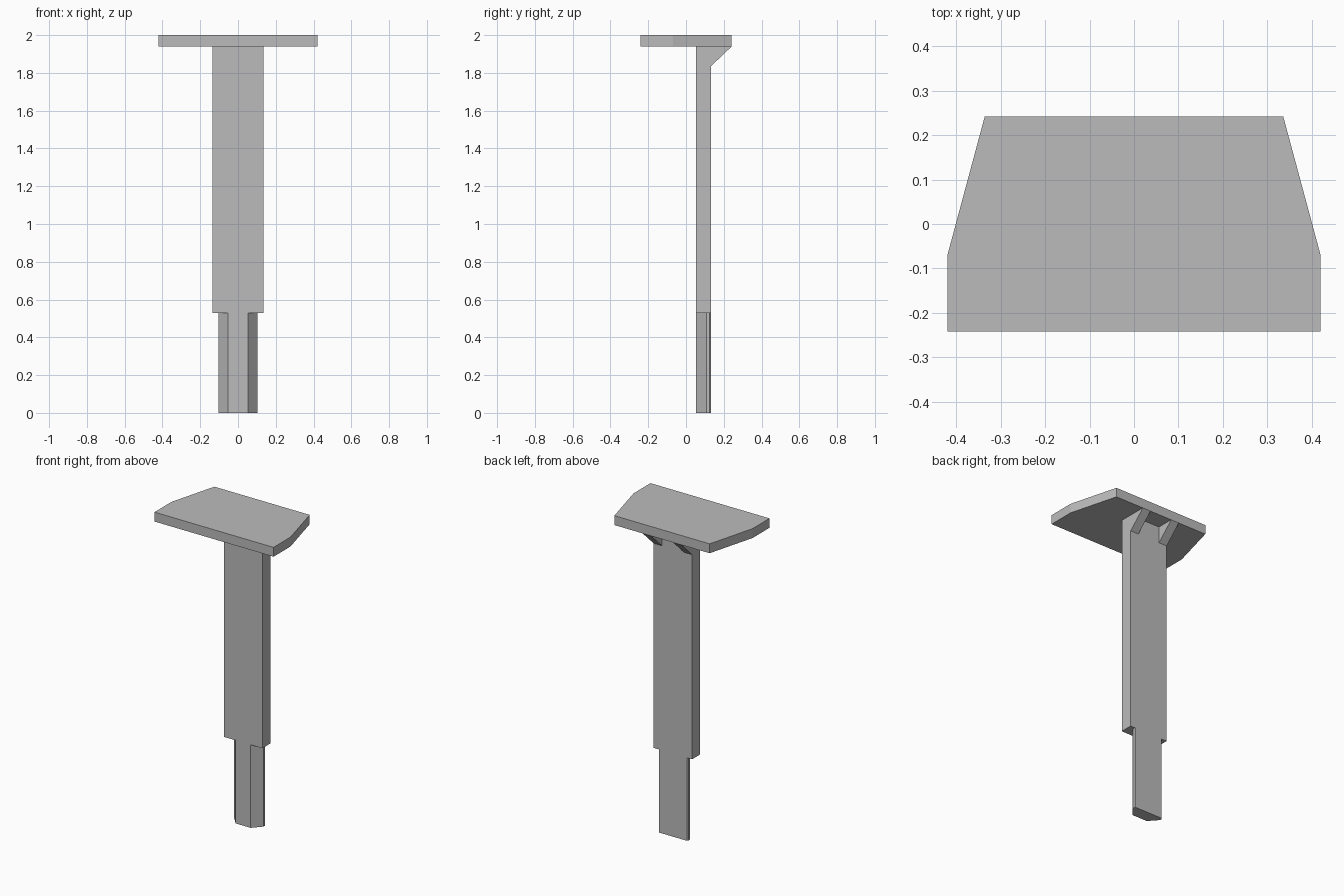
import bpy
import bmesh

cube = bpy.data.objects.get("Cube")
if cube:
    bpy.data.objects.remove(cube, do_unlink=True)

# One plain grey for the whole model
GREY = (0.5, 0.5, 0.5, 1.0)
grey = bpy.data.materials.new("grey")
grey.use_nodes = True
grey.diffuse_color = GREY
grey.node_tree.nodes["Principled BSDF"].inputs["Base Color"].default_value = GREY


def prism(name, outline, depth):
    """Extrude a closed outline of 3D points along the depth vector."""
    bm = bmesh.new()
    face = bm.faces.new([bm.verts.new(p) for p in outline])
    result = bmesh.ops.extrude_face_region(bm, geom=[face], use_keep_orig=True)
    moved = [g for g in result["geom"] if isinstance(g, bmesh.types.BMVert)]
    bmesh.ops.translate(bm, verts=moved, vec=depth)
    bmesh.ops.recalc_face_normals(bm, faces=bm.faces)
    mesh = bpy.data.meshes.new(name)
    bm.to_mesh(mesh)
    bm.free()
    mesh.materials.append(grey)
    obj = bpy.data.objects.new(name, mesh)
    bpy.context.collection.objects.link(obj)
    return obj


def mirrored_prism(name, half, bottom, top):
    """Vertical prism from the +x half of a symmetric plan, front to back."""
    plan = half + [(-x, y) for x, y in reversed(half)]
    return prism(name, [(x, y, bottom) for x, y in plan], (0, 0, top - bottom))


FRONT, BACK = 0.052, 0.132
LEG_TOP, POST_TOP, TOP = 0.53, 1.94, 2.0
POST_HALF = 0.136
EDGE = 0.242

# Tapered flat top
mirrored_prism("top_plate", [(0.42, -EDGE), (0.42, -0.07), (0.336, EDGE)], POST_TOP, TOP)

# Broad upright post
mirrored_prism("post", [(POST_HALF, FRONT), (POST_HALF, BACK)], LEG_TOP, POST_TOP)

# Narrow foot with chamfered edges
mirrored_prism("foot", [(0.053, FRONT), (0.104, 0.109), (0.104, 0.125), (0.098, BACK)], 0, LEG_TOP)

# Pair of triangular braces under the back of the top
WIDTH = 0.058
for name, x in (("left_brace", POST_HALF - WIDTH), ("right_brace", -POST_HALF)):
    prism(name, [(x, BACK, 1.835), (x, EDGE, POST_TOP), (x, BACK, POST_TOP)], (WIDTH, 0, 0))
